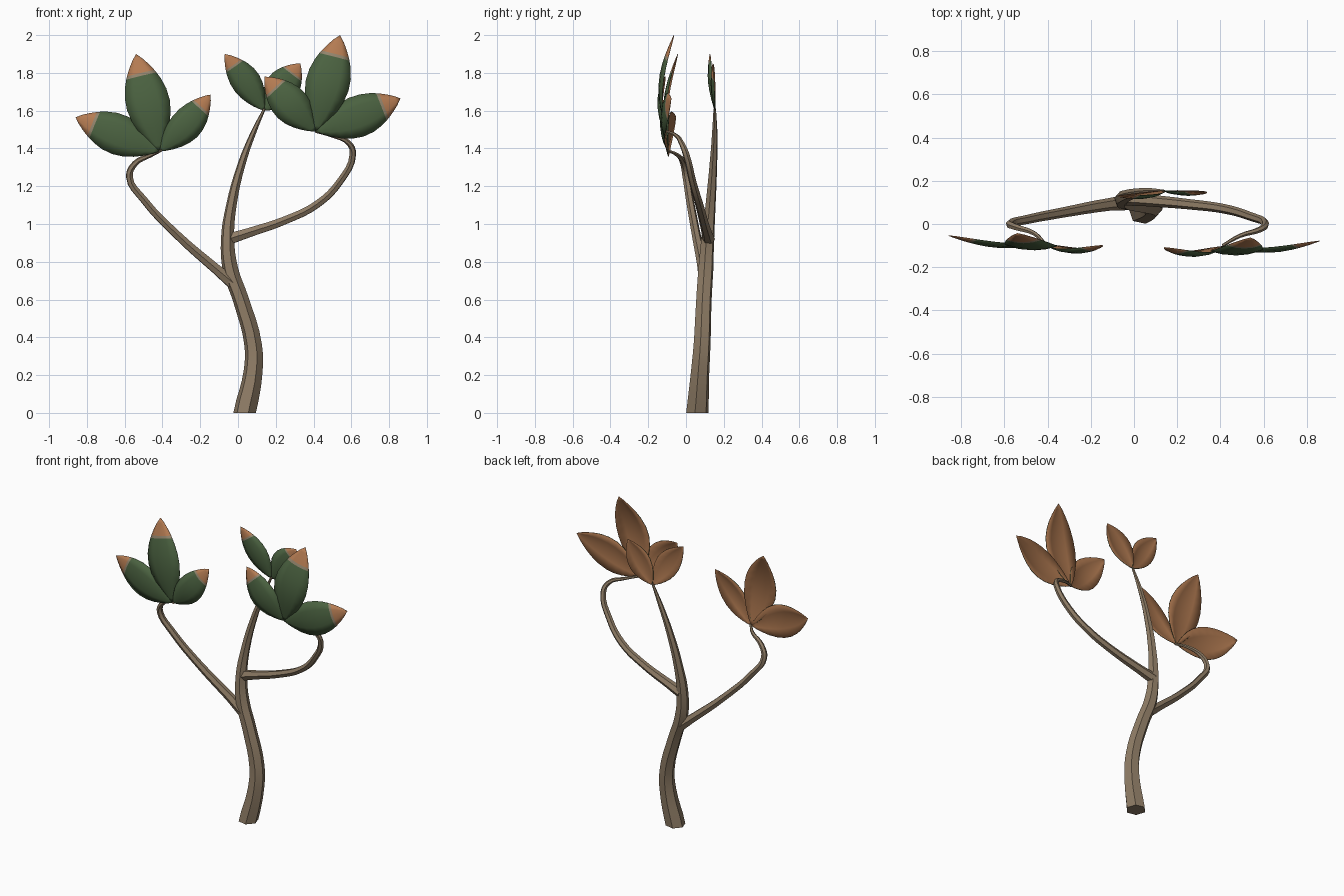
import bpy, bmesh
from math import sin, pi
from mathutils import Vector

cube = bpy.data.objects.get("Cube")
if cube:
    bpy.data.objects.remove(cube)


def material(name, color):
    m = bpy.data.materials.new(name)
    m.use_nodes = True
    m.diffuse_color = (*color, 1)
    m.node_tree.nodes["Principled BSDF"].inputs["Base Color"].default_value = (*color, 1)
    return m


bark = material("bark", (0.27, 0.20, 0.13))
green = material("leaf green", (0.07, 0.122, 0.052))
band = material("pale band", (0.29, 0.23, 0.15))
tip_mat = material("copper tip", (0.46, 0.20, 0.085))
back = material("leaf back brown", (0.36, 0.16, 0.068))


def smooth(obj, angle):
    bpy.ops.object.select_all(action="DESELECT")
    obj.select_set(True)
    bpy.context.view_layer.objects.active = obj
    bpy.ops.object.shade_smooth_by_angle(angle=angle)


def limb(name, points):
    """Tapered faceted tube through (x, y, z, radius) points."""
    curve = bpy.data.curves.new(name, "CURVE")
    curve.dimensions = "3D"
    curve.bevel_depth = 1
    curve.bevel_resolution = 1
    curve.resolution_u = 4
    curve.use_fill_caps = True
    spline = curve.splines.new("BEZIER")
    spline.bezier_points.add(len(points) - 1)
    for bp, (x, y, z, r) in zip(spline.bezier_points, points):
        bp.co = (x, y, z)
        bp.radius = r
        bp.handle_left_type = bp.handle_right_type = "AUTO"
    temp = bpy.data.objects.new(name + "_curve", curve)
    bpy.context.collection.objects.link(temp)
    bpy.context.view_layer.update()
    mesh = bpy.data.meshes.new_from_object(
        temp.evaluated_get(bpy.context.evaluated_depsgraph_get()))
    bpy.data.objects.remove(temp)
    # flatten the foot onto the ground
    for v in mesh.vertices:
        if v.co.z < 0.03:
            v.co.z = 0
    mesh.materials.clear()
    mesh.materials.append(bark)
    obj = bpy.data.objects.new(name, mesh)
    bpy.context.collection.objects.link(obj)
    smooth(obj, 0.7)


def leaf(name, base, tip, half, bulge, bend=0.0, tilt=0.0, cup=0.02):
    """Arched pointed blade: green front, copper tip, brown back."""
    base, tip = Vector(base), Vector(tip)
    axis = tip - base
    side = Vector((tilt, -1, 0)).cross(axis).normalized()
    normal = axis.cross(side).normalized()
    rows = [0, .06, .14, .24, .35, .47, .59, .70, .77, .80, .87, .94, 1]
    cols = [-1, -.5, 0, .5, 1]
    bm = bmesh.new()
    grid = []
    for t in rows:
        w = max(sin(pi * t), 0) ** 0.85
        arch = sin(pi * t)
        grid.append([bm.verts.new(
            base + axis * t + side * (half * w * u + bend * arch)
            + normal * (bulge * arch - cup * w * u * u)) for u in cols])
    for i, t in enumerate(rows[:-1]):
        for j in range(len(cols) - 1):
            f = bm.faces.new((grid[i][j], grid[i][j + 1],
                              grid[i + 1][j + 1], grid[i + 1][j]))
            f.material_index = 0 if t < .77 else 1 if t < .80 else 2
    bmesh.ops.remove_doubles(bm, verts=bm.verts, dist=0.0005)
    for f in bm.faces:
        f.normal_update()
        if f.normal.dot(normal) < 0:
            f.normal_flip()
    mesh = bpy.data.meshes.new(name)
    bm.to_mesh(mesh)
    bm.free()
    for m in (green, band, tip_mat, back, back, back):
        mesh.materials.append(m)
    obj = bpy.data.objects.new(name, mesh)
    bpy.context.collection.objects.link(obj)
    smooth(obj, 0.8)
    shell = obj.modifiers.new("back_side", "SOLIDIFY")
    shell.thickness = 0.003
    shell.offset = -1
    shell.material_offset = 3


# Trunk and the two side branches
limb("trunk", [
    (.035, .06, 0, .062), (.08, .075, .22, .051), (.08, .085, .36, .047),
    (.015, .095, .6, .043), (-.04, .105, .76, .042), (-.055, .115, .92, .036),
    (-.035, .13, 1.1, .028), (.02, .145, 1.32, .021), (.08, .152, 1.48, .015),
    (.14, .152, 1.61, .007)])
limb("right_branch", [
    (-.03, .10, .69, .036), (-.12, .09, .765, .029), (-.32, .055, .94, .024),
    (-.5, .02, 1.13, .021), (-.575, 0, 1.25, .019), (-.545, -.015, 1.32, .016),
    (-.46, -.045, 1.365, .011), (-.405, -.10, 1.39, .007)])
limb("left_branch", [
    (-.05, .12, .92, .034), (.06, .11, .955, .028), (.25, .092, 1.02, .024),
    (.42, .07, 1.105, .022), (.54, .035, 1.225, .020), (.608, 0, 1.37, .018),
    (.585, -.025, 1.43, .014), (.49, -.055, 1.47, .010), (.41, -.10, 1.49, .007)])

# Right cluster
right_base = (-.415, -.095, 1.385)
leaf("right_cluster_outer_leaf", right_base, (-.86, -.055, 1.565), .108, .035)
leaf("right_cluster_upper_leaf", right_base, (-.54, -.045, 1.90), .117, .05)
leaf("right_cluster_inner_leaf", right_base, (-.145, -.10, 1.685), .086, .04, -.012)

# Left cluster
left_base = (.41, -.105, 1.49)
leaf("left_cluster_inner_leaf", left_base, (.14, -.11, 1.78), .098, .045)
leaf("left_cluster_upper_leaf", left_base, (.54, -.065, 2.0), .117, .06)
leaf("left_cluster_outer_leaf", left_base, (.86, -.08, 1.665), .11, .04, -.008)

# Top cluster
top_base = (.14, .152, 1.60)
leaf("top_cluster_right_leaf", top_base, (-.07, .125, 1.90), .078, .022, -.008)
leaf("top_cluster_left_leaf", top_base, (.33, .14, 1.85), .09, .015)
